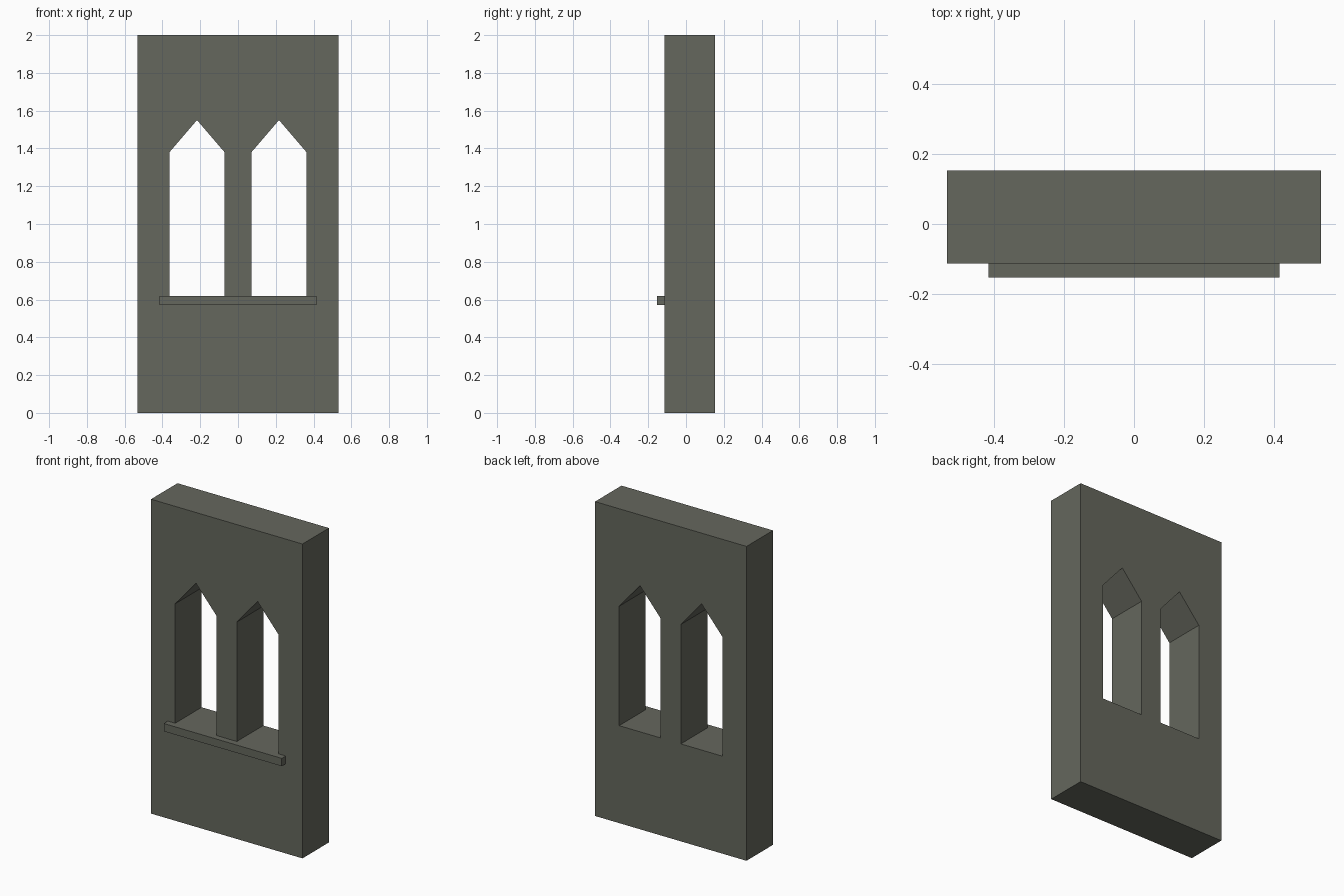
import bpy
import bmesh
from mathutils import Vector

cube = bpy.data.objects.get("Cube")
if cube:
    bpy.data.objects.remove(cube, do_unlink=True)

stone = bpy.data.materials.new("grey_stone")
stone.use_nodes = True
colour = (0.130, 0.136, 0.110, 1)
stone.diffuse_color = colour
stone.node_tree.nodes["Principled BSDF"].inputs["Base Color"].default_value = colour


def slab(name, outlines, front, back):
    """Extrude x-z outlines (the first is the rim, the others are holes) along y."""
    bm = bmesh.new()
    edges = []
    for outline in outlines:
        verts = [bm.verts.new((x, front, z)) for x, z in outline]
        edges += [bm.edges.new((v, verts[i - 1])) for i, v in enumerate(verts)]
    bmesh.ops.triangle_fill(bm, edges=edges, use_beauty=True, normal=Vector((0, -1, 0)))
    result = bmesh.ops.extrude_face_region(bm, geom=bm.faces[:], use_keep_orig=True)
    moved = [g for g in result["geom"] if isinstance(g, bmesh.types.BMVert)]
    bmesh.ops.translate(bm, verts=moved, vec=(0, back - front, 0))
    bmesh.ops.recalc_face_normals(bm, faces=bm.faces[:])
    mesh = bpy.data.meshes.new(name)
    bm.to_mesh(mesh)
    bm.free()
    mesh.materials.append(stone)
    obj = bpy.data.objects.new(name, mesh)
    bpy.context.collection.objects.link(obj)
    return obj


def rectangle(half_width, bottom, top):
    return [(-half_width, bottom), (half_width, bottom), (half_width, top), (-half_width, top)]


def pointed_window(centre, half_width, bottom, spring, apex):
    return [(centre - half_width, bottom), (centre + half_width, bottom),
            (centre + half_width, spring), (centre, apex), (centre - half_width, spring)]


WALL_FRONT, WALL_BACK = -0.113, 0.153
SILL_TOP = 0.62

# Wall with a pair of pointed window openings
windows = [pointed_window(side * 0.217, 0.146, SILL_TOP, 1.38, 1.55) for side in (-1, 1)]
slab("wall", [rectangle(0.533, 0, 2)] + windows, WALL_FRONT, WALL_BACK)

# Projecting ledge below both openings
slab("window_sill", [rectangle(0.415, 0.57, SILL_TOP)], -0.153, WALL_FRONT)
